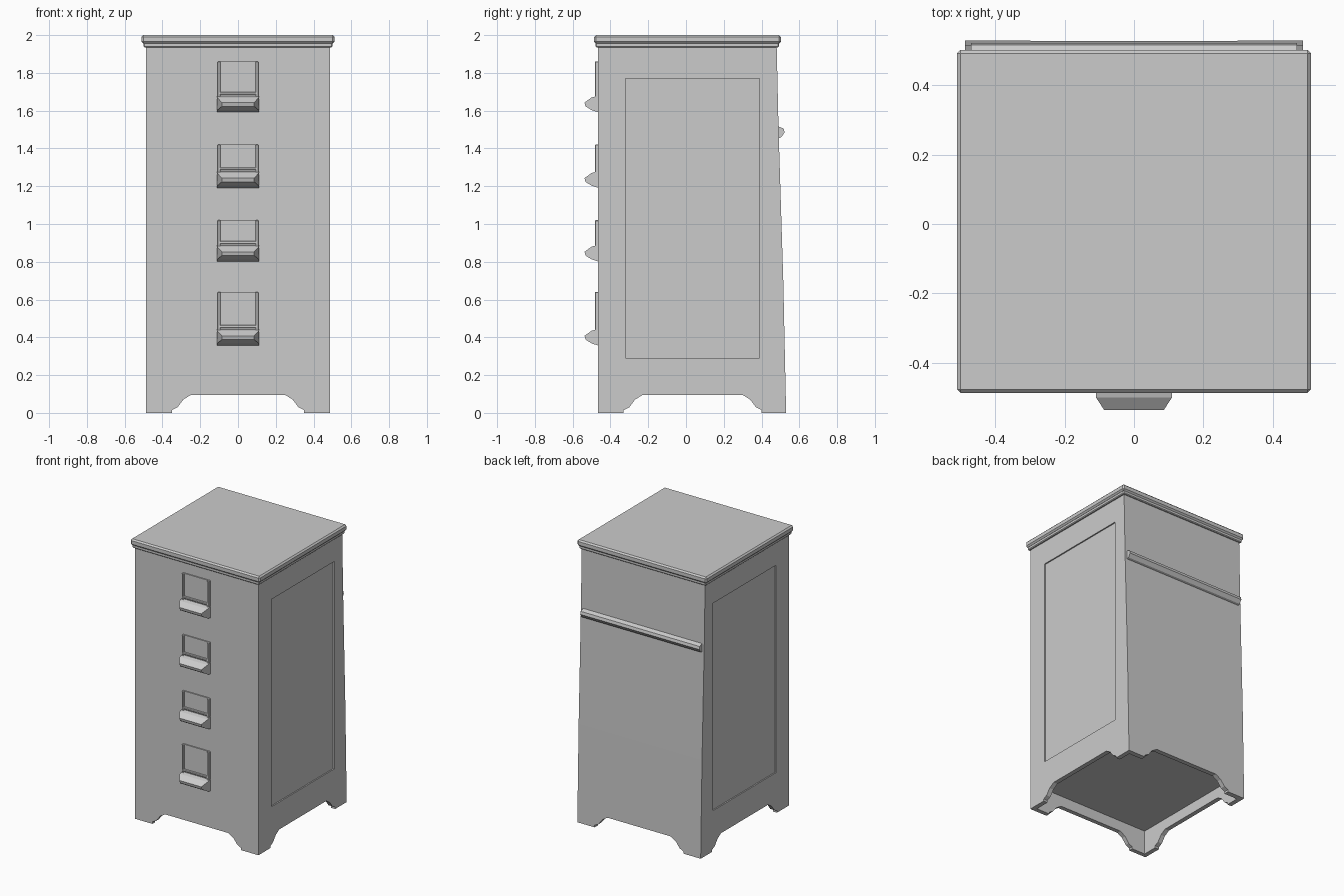
import bpy, bmesh
from mathutils import Vector

cube = bpy.data.objects.get("Cube")
if cube:
    bpy.data.objects.remove(cube, do_unlink=True)

grey = bpy.data.materials.new("light grey paint")
grey.use_nodes = True
GREY = (0.6, 0.6, 0.6, 1)
grey.diffuse_color = GREY
grey.node_tree.nodes["Principled BSDF"].inputs["Base Color"].default_value = GREY


def finish(name, bm):
    bmesh.ops.recalc_face_normals(bm, faces=bm.faces)
    mesh = bpy.data.meshes.new(name)
    bm.to_mesh(mesh)
    bm.free()
    mesh.materials.append(grey)
    obj = bpy.data.objects.new(name, mesh)
    bpy.context.scene.collection.objects.link(obj)
    return obj


def box(name, x, y, z, bevel=0):
    bm = bmesh.new()
    bmesh.ops.create_cube(bm, size=1)
    for v in bm.verts:
        v.co = [r[0] if c < 0 else r[1] for c, r in zip(v.co, (x, y, z))]
    if bevel:
        bmesh.ops.bevel(bm, geom=bm.edges[:], offset=bevel, segments=1, affect='EDGES')
    return finish(name, bm)


def prism(name, profile, axis, start, end):
    """Extrude a (horizontal, z) profile along x or y."""
    def place(h, z, d):
        return (d, h, z) if axis == 'x' else (h, d, z)
    bm = bmesh.new()
    face = bm.faces.new([bm.verts.new(place(h, z, start)) for h, z in profile])
    new = bmesh.ops.extrude_face_region(bm, geom=[face])["geom"]
    shift = Vector(place(0, 0, end - start))
    bmesh.ops.translate(bm, vec=shift, verts=[g for g in new if isinstance(g, bmesh.types.BMVert)])
    return finish(name, bm)


def cut(target, cutter):
    cutter.hide_render = True
    cutter.hide_set(True)
    cutter.display_type = 'WIRE'
    mod = target.modifiers.new(cutter.name, 'BOOLEAN')
    mod.operation = 'DIFFERENCE'
    mod.solver = 'EXACT'
    mod.object = cutter


def arch(lo, hi):
    """Shaped opening between two bracket feet."""
    return [(lo, -0.1), (lo, 0.015), (lo + 0.03, 0.03), (lo + 0.06, 0.07), (lo + 0.1, 0.095),
            (hi - 0.1, 0.095), (hi - 0.06, 0.07), (hi - 0.03, 0.03), (hi, 0.015), (hi, -0.1)]


# Cabinet body, with a back that leans out towards the floor
body = prism("cabinet_body", [(-0.465, 0), (0.53, 0), (0.515, 0.7), (0.49, 1.5), (0.48, 1.95),
                              (-0.465, 1.95)], 'x', -0.487, 0.487)
cut(body, box("underside_cutter", (-0.455, 0.455), (-0.435, 0.495), (-0.1, 0.17)))
cut(body, prism("front_arch_cutter", arch(-0.35, 0.35), 'y', -0.7, 0.7))
cut(body, prism("side_arch_cutter", arch(-0.33, 0.4), 'x', -0.7, 0.7))

# Recessed side panels
for side, name in ((-1, "right"), (1, "left")):
    xs = sorted((side * 0.478, side * 0.6))
    cut(body, box(name + "_panel_cutter", xs, (-0.32, 0.39), (0.29, 1.77)))

# Overhanging lid with a lip below it
box("lid_lip", (-0.5, 0.5), (-0.478, 0.492), (1.935, 1.96), 0.005)
box("lid", (-0.511, 0.511), (-0.487, 0.502), (1.955, 2.0), 0.01)

# Rail across the back
prism("back_rail", [(0.48, 1.45), (0.505, 1.46), (0.522, 1.485), (0.517, 1.505), (0.48, 1.52)],
      'x', -0.47, 0.47)

# Label holder and cup pull on each drawer
drawers = ((1.635, 1.86), (1.235, 1.42), (0.845, 1.02), (0.4, 0.64))
for i, (pull_z, top) in enumerate(drawers, 1):
    low = pull_z + 0.03
    tag = "_" + str(i)
    box("label_plate" + tag, (-0.1, 0.1), (-0.473, -0.46), (low, top))
    for s, side in ((-1, "right"), (1, "left")):
        xs = sorted((s * 0.092, s * 0.108))
        box("label_" + side + "_edge" + tag, xs, (-0.483, -0.46), (low, top), 0.003)
    box("label_lower_edge" + tag, (-0.1, 0.1), (-0.483, -0.46), (low + 0.02, low + 0.035), 0.003)
    profile = [(-0.46, 0.045), (-0.5, 0.035), (-0.537, 0.008), (-0.532, -0.012),
               (-0.5, -0.032), (-0.46, -0.045)]
    pull = prism("drawer_pull" + tag, [(y, pull_z + z) for y, z in profile], 'x', -0.11, 0.11)
    for v in pull.data.vertices:
        if v.co.y < -0.52:
            v.co.x *= 0.78
